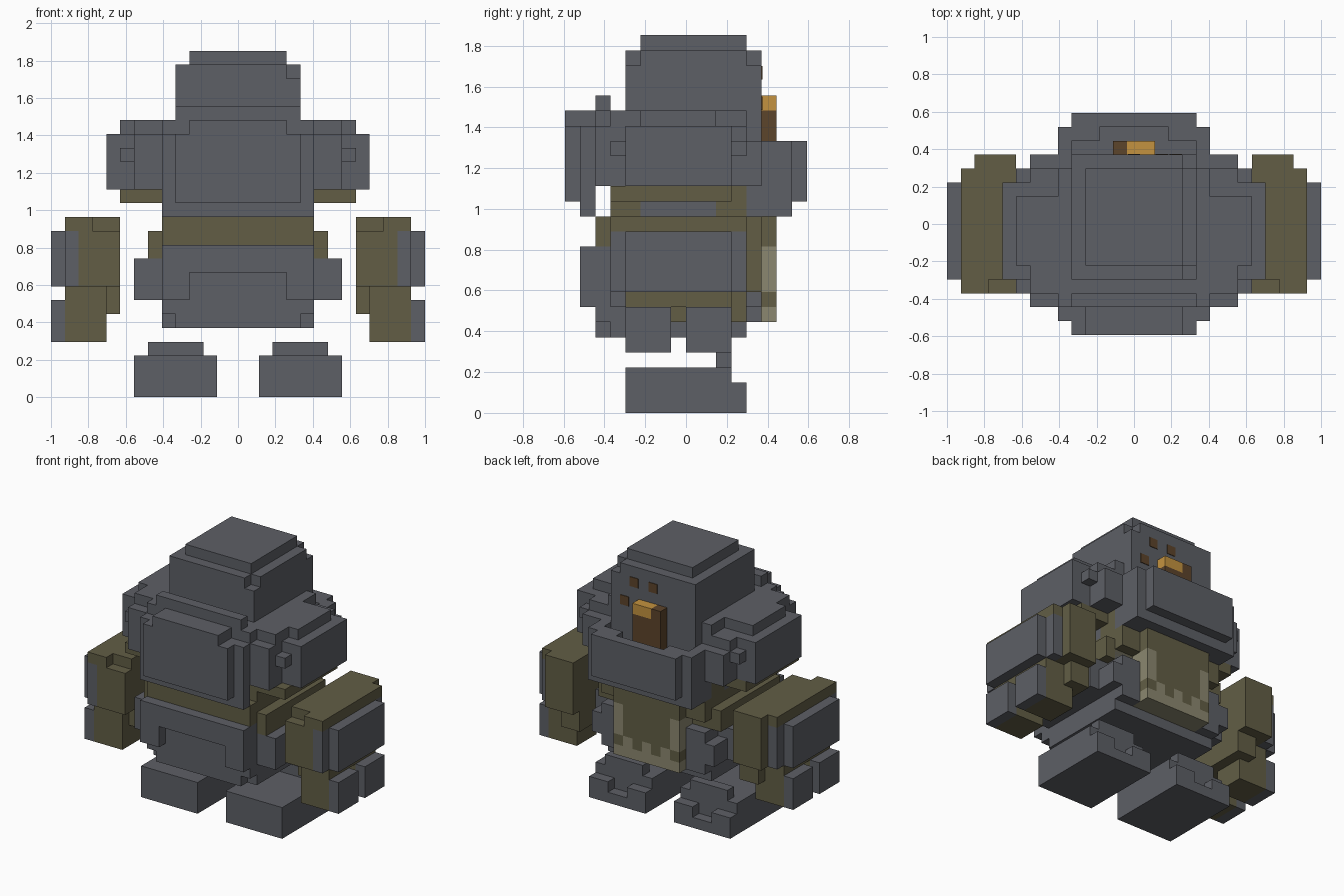
import bpy
import bmesh
from mathutils import Matrix, Vector

if "Cube" in bpy.data.objects:
    bpy.data.objects.remove(bpy.data.objects["Cube"], do_unlink=True)

UNIT = 2 / 27  # edge length of one block


def material(name, r, g, b):
    mat = bpy.data.materials.new(name)
    mat.use_nodes = True
    mat.diffuse_color = (r, g, b, 1)
    bsdf = next(n for n in mat.node_tree.nodes if n.type == 'BSDF_PRINCIPLED')
    bsdf.inputs["Base Color"].default_value = (r, g, b, 1)
    bsdf.inputs["Roughness"].default_value = 0.9
    return mat


grey = material("stone_grey", 0.11, 0.115, 0.133)
olive = material("olive", 0.122, 0.111, 0.06)
beige = material("pale_beige", 0.26, 0.245, 0.16)
orange = material("orange", 0.55, 0.29, 0.05)
brown = material("dark_brown", 0.107, 0.058, 0.024)


def block(name, mat, x, y, z, mirror=False):
    """Box between grid planes; a single x value means a centred half width."""
    x = x if isinstance(x, tuple) else (-x, x)
    low, high = (Vector(c) * UNIT for c in zip(x, y, z))
    bm = bmesh.new()
    size = Matrix.Diagonal((high - low).to_4d())
    bmesh.ops.create_cube(bm, size=1, matrix=Matrix.Translation((low + high) / 2) @ size)
    mesh = bpy.data.meshes.new(name)
    bm.to_mesh(mesh)
    bm.free()
    mesh.materials.append(mat)
    obj = bpy.data.objects.new(name, mesh)
    bpy.context.collection.objects.link(obj)
    if mirror:
        obj.modifiers.new("Mirror", 'MIRROR')
    return obj


# Head
block("head", grey, x=4.5, y=(-4, 5), z=(15, 23))
block("head_upper", grey, x=(-4.5, 3.5), y=(-4, 5), z=(23, 24))
block("head_upper_side", grey, x=(3.5, 4.5), y=(-3, 4), z=(23, 24))
block("head_cap", grey, x=3.5, y=(-3, 4), z=(24, 25))

# Face: thin eye plates and a mouthpiece
for i, (ex, ez) in enumerate(((0, 22.5), (2, 22.5), (3, 20.5))):
    block(f"eye_{i}", brown, x=(ex - 0.45, ex + 0.45), y=(5, 5.06), z=(ez - 0.45, ez + 0.45))
block("mouth_side", brown, x=(-1.5, -0.5), y=(5, 6), z=(17, 21))
block("mouth_lower", brown, x=(-0.5, 1.5), y=(5, 6), z=(17, 20))
block("mouth_upper", orange, x=(-0.5, 1.5), y=(5, 6), z=(20, 21))

# Torso armour
block("torso", grey, x=7.5, y=(-6, 5), z=(15, 18))
block("torso_top", grey, x=7.5, y=(-6, 4), z=(18, 19))
block("torso_rim", grey, x=7.5, y=(-5, 2), z=(19, 20))
block("collar_base", grey, x=5.5, y=(-6, 4), z=(19, 20))
block("neck_guard", grey, x=4.5, y=(-6, -5), z=(20, 21))
block("back_plate_inner", grey, x=5.5, y=(-7, -6), z=(13, 19))
block("back_plate", grey, x=4.5, y=(-8, -7), z=(14, 19))
block("back_plate_top", grey, x=3.5, y=(-8, -6), z=(19, 20))

# Chest collar with a narrow gap before the face
block("chest_base", grey, x=5.5, y=(4, 7), z=(13, 15))
block("chest_collar", grey, x=(2.5, 5.5), y=(6, 7), z=(15, 18), mirror=True)
block("collar_end", grey, x=(4.5, 5.5), y=(5, 6), z=(15, 18), mirror=True)
block("chest_plate", grey, x=4.5, y=(7, 8), z=(14, 18))

# Shoulders
block("shoulder", grey, x=(7, 9.5), y=(-4, 3), z=(15, 19), mirror=True)
block("shoulder_cap", grey, x=(7, 8.5), y=(-3, 2), z=(19, 20), mirror=True)
for side, near in (("back", -5), ("front", 3)):
    block(f"shoulder_{side}_stud", grey, x=(7.5, 8.5), y=(near, near + 1), z=(17, 18), mirror=True)
block("upper_arm", olive, x=(5, 8.5), y=(-5, 3), z=(14, 15), mirror=True)

# Waist
block("ribs", olive, x=5.5, y=(-5, 4), z=(14, 15))
block("ribs_back", olive, x=5.5, y=(-5, -3), z=(13, 14))
block("ribs_front", olive, x=5.5, y=(2, 4), z=(13, 14))
block("rib_plate", grey, x=5.5, y=(-3, 2), z=(13, 14))
block("waist", olive, x=5.5, y=(-6, 5), z=(11, 13))
block("waist_side", olive, x=6.5, y=(-5, 4), z=(10, 12))

# Pelvis
block("pelvis", grey, x=5.5, y=(-6, 4), z=(6, 11))
block("pelvis_bottom", grey, x=5.5, y=(-5, 4), z=(5, 6))
block("pelvis_bottom_back", grey, x=4.5, y=(-6, -5), z=(5, 6))
block("hip", grey, x=7.5, y=(-5, 3), z=(7, 10))
block("hip_front", grey, x=(3.5, 5.5), y=(4, 5), z=(6, 10), mirror=True)
block("hip_pouch", grey, x=(5.5, 6.5), y=(3, 5), z=(7, 9), mirror=True)
block("seat_plate", grey, x=5.5, y=(-7, -6), z=(9, 11))
block("seat_plate_side", grey, x=(3.5, 5.5), y=(-7, -6), z=(7, 9), mirror=True)

# Apron in columns, with a pale ragged hem
block("apron_backing", olive, x=3.4, y=(3, 5.5), z=(6.1, 13))
for col in range(-3, 4):
    edge = abs(col) == 3
    hem = 8 if col % 2 == 0 else 7
    span = (col - 0.5, col + 0.5)
    block(f"apron_hem_{col}", beige, x=span, y=(4, 6), z=(6, hem))
    block(f"apron_{col}", olive, x=span, y=(4, 6), z=(hem, 8 if edge else 13))
    if edge:
        block(f"apron_edge_{col}", beige, x=span, y=(4, 6), z=(8, 11))
        block(f"apron_top_{col}", olive, x=span, y=(4, 6), z=(11, 13))

# Forearms with grey guards
block("forearm", olive, x=(8.5, 11.5), y=(-5, 4), z=(8, 12), mirror=True)
block("forearm_front", olive, x=(8.5, 11.5), y=(4, 5), z=(8, 12), mirror=True)
block("forearm_top", olive, x=(10.5, 12.5), y=(-5, 4), z=(12, 13), mirror=True)
block("forearm_top_inner", olive, x=(8.5, 11.5), y=(-4, 5), z=(12, 13), mirror=True)
block("guard_inner", grey, x=(11.5, 12.5), y=(-5, 4), z=(8, 12), mirror=True)
block("guard", grey, x=(12.5, 13.5), y=(-4, 3), z=(8, 12), mirror=True)

# Hands
block("palm", olive, x=(9.5, 12.5), y=(-4, 3), z=(7, 8), mirror=True)
block("thumb", olive, x=(8.5, 10.5), y=(-3, 4), z=(6, 8), mirror=True)
for side, near in (("back", -4), ("front", 0)):
    block(f"{side}_finger", olive, x=(9.5, 12.5), y=(near, near + 3), z=(4, 7), mirror=True)
    block(f"{side}_finger_guard", grey, x=(12.5, 13.5), y=(near, near + 3), z=(4, 7), mirror=True)

# Feet
block("foot", grey, x=(1.5, 7.5), y=(-4, 3), z=(0, 3), mirror=True)
block("foot_ridge", grey, x=(2.5, 6.5), y=(2, 3), z=(3, 4), mirror=True)
block("toe", grey, x=(1.5, 7.5), y=(3, 4), z=(0, 1), mirror=True)
for side, near in (("inner", 1.5), ("outer", 5.5)):
    block(f"{side}_toe_cap", grey, x=(near, near + 2), y=(3, 4), z=(1, 2), mirror=True)
